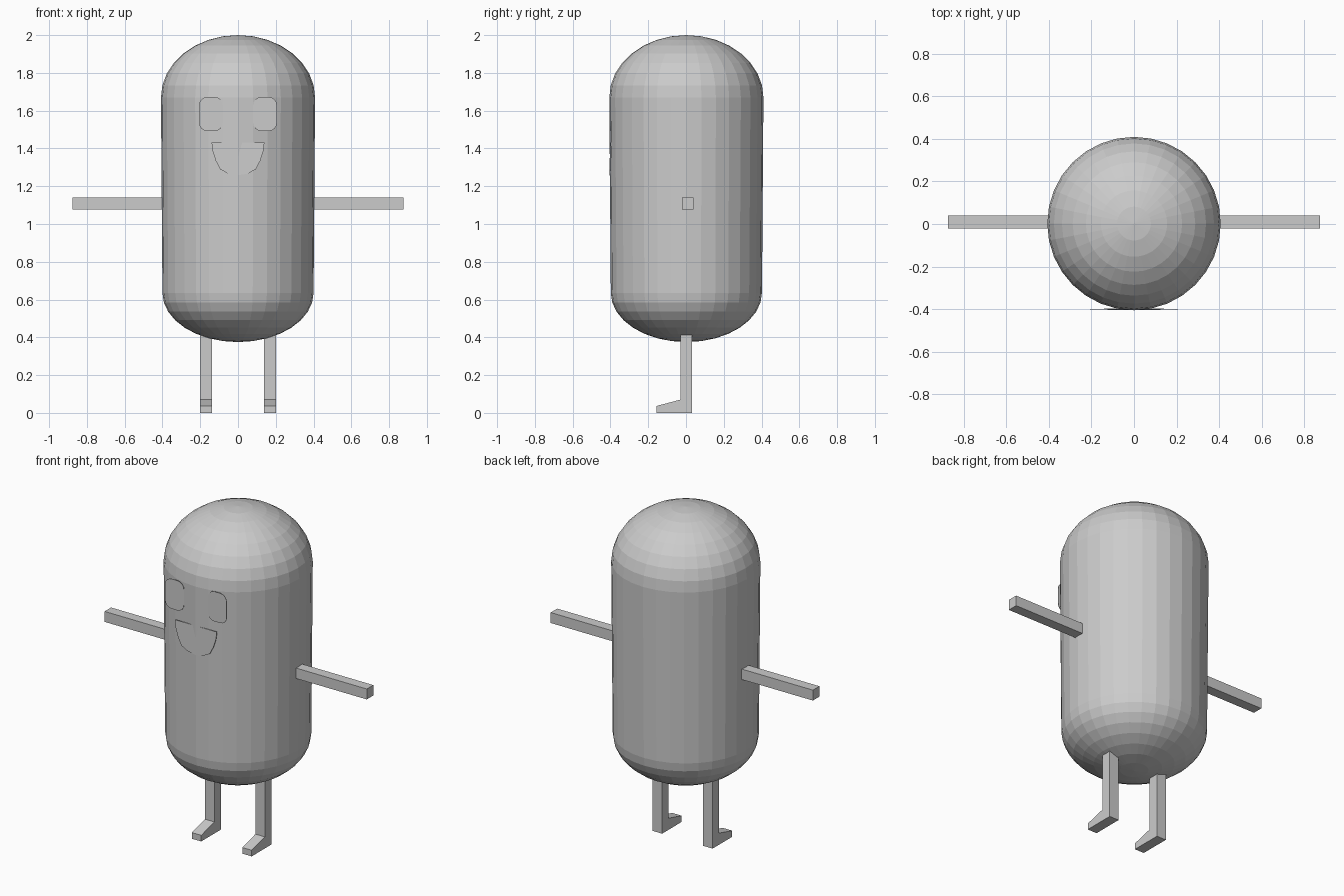
import bpy, bmesh
from math import sin, cos, pi
from mathutils import Matrix, Vector

if "Cube" in bpy.data.objects:
    bpy.data.objects.remove(bpy.data.objects["Cube"])


def finish(name, bm):
    bmesh.ops.recalc_face_normals(bm, faces=bm.faces)
    mesh = bpy.data.meshes.new(name)
    bm.to_mesh(mesh)
    bm.free()
    ob = bpy.data.objects.new(name, mesh)
    bpy.context.collection.objects.link(ob)
    return ob


def prism(name, outline, depth):
    """Extrude a closed 3D outline along a depth vector."""
    bm = bmesh.new()
    face = bm.faces.new([bm.verts.new(p) for p in outline])
    ext = bmesh.ops.extrude_face_region(bm, geom=[face], use_keep_orig=True)
    verts = [g for g in ext["geom"] if isinstance(g, bmesh.types.BMVert)]
    bmesh.ops.translate(bm, verts=verts, vec=Vector(depth))
    return finish(name, bm)


# Capsule body: two half-ellipse domes joined by a slightly tapered wall
SEG, RINGS = 32, 8
angles = [i * pi / 2 / RINGS for i in range(RINGS)]
profile = [(0.40 * cos(a), 0.635 - 0.26 * sin(a)) for a in reversed(angles)]
profile += [(0.408 * cos(a), 1.67 + 0.33 * sin(a)) for a in angles]
bm = bmesh.new()
rings = [[bm.verts.new((r * cos(2 * pi * k / SEG), 0.002 + r * sin(2 * pi * k / SEG), z))
          for k in range(SEG)] for r, z in profile]
for lo, hi in zip(rings, rings[1:]):
    for k in range(SEG):
        n = (k + 1) % SEG
        bm.faces.new((lo[k], lo[n], hi[n], hi[k]))
for ring, z in ((rings[0], 0.375), (rings[-1], 2.0)):
    pole = bm.verts.new((0, 0.002, z))
    for k in range(SEG):
        bm.faces.new((ring[k], ring[(k + 1) % SEG], pole))
finish("body", bm)

# Limbs and eyes, one of each per side
for side, s in (("left", -1), ("right", 1)):
    # Straight square arm
    prism(side + "_arm", [(s * 0.395, y, z) for y, z in
                          ((-0.022, 1.077), (0.04, 1.077), (0.04, 1.14), (-0.022, 1.14))],
          (s * 0.48, 0, 0))
    # Leg with a wedge foot pointing forward
    prism(side + "_leg", [(s * 0.137, y, z) for y, z in
                          ((0.032, 0), (0.032, 0.415), (-0.03, 0.415),
                           (-0.03, 0.07), (-0.155, 0.037), (-0.155, 0))],
          (s * 0.063, 0, 0))
    # Flat rounded eye
    eye = []
    for q, (cx, cz) in enumerate(((1, 1), (-1, 1), (-1, -1), (1, -1))):
        for i in range(5):
            a = (q + i / 4) * pi / 2
            eye.append((s * 0.143 + cx * 0.019 + 0.044 * cos(a), -0.402,
                        1.582 + cz * 0.046 + 0.044 * sin(a)))
    prism(side + "_eye", eye, (0, 0.003, 0))

# Open smiling mouth, leaning slightly with the body
half = [(0.14, 1.432), (0.134, 1.385), (0.118, 1.335), (0.094, 1.289),
        (0.05, 1.266)]
smile = half + [(0, 1.258)] + [(-x, z) for x, z in reversed(half)]
prism("mouth", [(x, -0.402 - (1.432 - z) * 0.02, z) for x, z in smile], (0, 0.004, 0))
